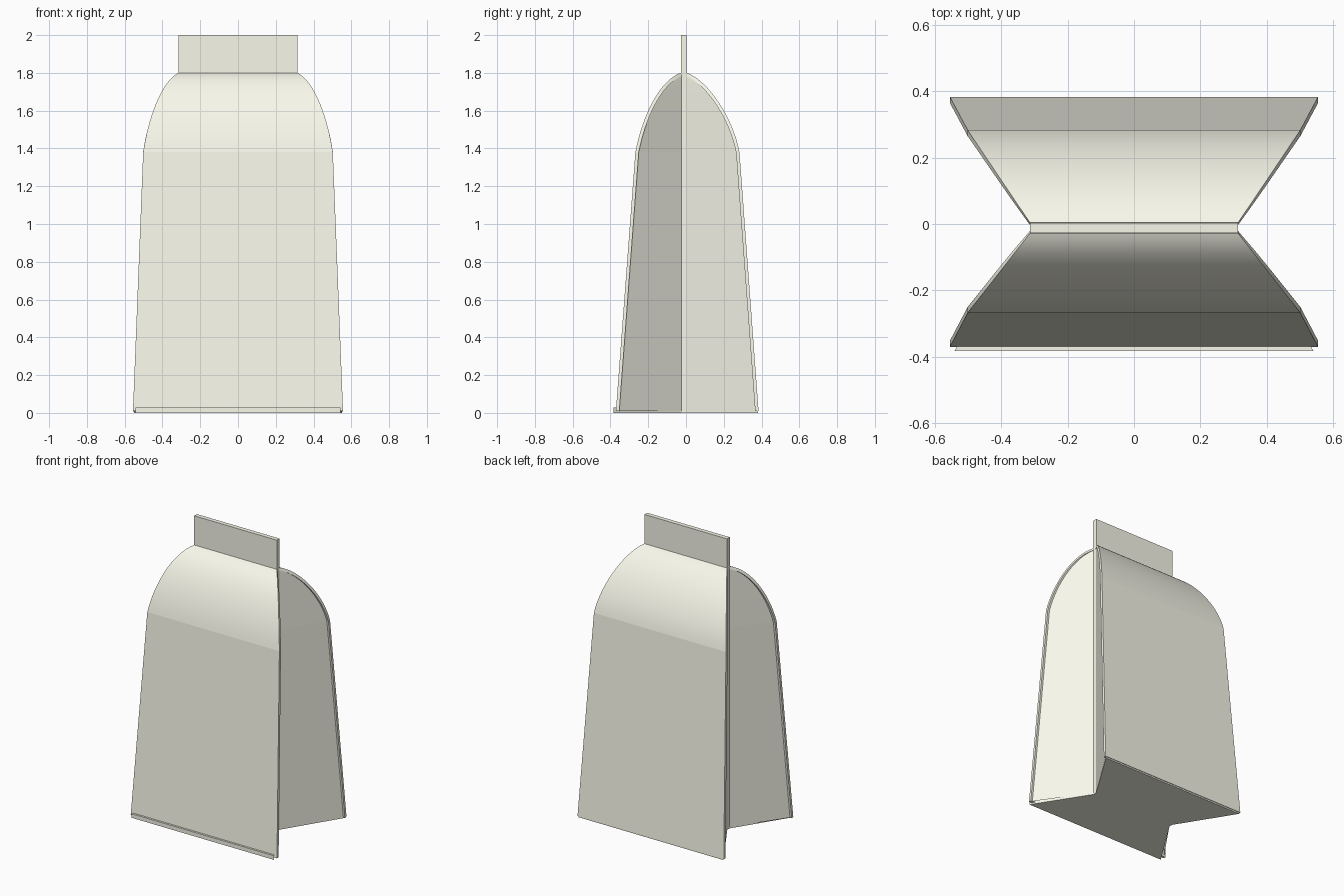
import bpy
from mathutils import Vector
from mathutils.geometry import interpolate_bezier

if "Cube" in bpy.data.objects:
    bpy.data.objects.remove(bpy.data.objects["Cube"])

FOLD_X = 0.314   # half width at the gusset fold and the top seal

cream = bpy.data.materials.new("cream_paper")
cream.diffuse_color = (0.95, 0.94, 0.83, 1)
cream.use_nodes = True
cream.node_tree.nodes["Principled BSDF"].inputs["Base Color"].default_value = cream.diffuse_color


def make(name, verts, faces, thickness=0.0, smooth=False):
    me = bpy.data.meshes.new(name)
    me.from_pydata(verts, [], faces)
    me.validate()
    me.materials.append(cream)
    ob = bpy.data.objects.new(name, me)
    bpy.context.collection.objects.link(ob)
    bpy.ops.object.select_all(action='DESELECT')
    ob.select_set(True)
    bpy.context.view_layer.objects.active = ob
    if thickness:
        mod = ob.modifiers.new("thickness", 'SOLIDIFY')
        mod.thickness = thickness
        mod.offset = -1
        bpy.ops.object.modifier_apply(modifier=mod.name)
    if smooth:
        # smooth the rounded shoulder, keep the tall wall and the rims flat
        bpy.ops.object.shade_smooth_by_angle(angle=0.5)
        for p in ob.data.polygons:
            zs = [ob.data.vertices[i].co.z for i in p.vertices]
            if max(zs) - min(zs) > 1:
                p.use_smooth = False
    return ob


def profile(sign, foot, shoulder, top):
    """Rows (half width, y, z): straight wall, then a rounded shoulder."""
    pts = [Vector((foot, 0.01, 0)), *interpolate_bezier(
        Vector((shoulder, 1.38, 0)), Vector((shoulder - 0.033, 1.56, 0)),
        Vector((top + 0.115, 1.76, 0)), Vector((top, 1.8, 0)), 17)]
    rows = []
    for p in pts:
        y, z = p.x, p.y
        if z < 1:
            x = 0.556
        else:
            x = FOLD_X + (0.502 - FOLD_X) * (y - top) / (shoulder - top)
        rows.append((x, sign * y, z))
    return rows


front = profile(-1, 0.371, 0.268, 0.028)
back = profile(1, 0.384, 0.283, 0.004)

# front and back panels
for name, rows, flip in (("front_panel", front, False), ("back_panel", back, True)):
    verts = [v for x, y, z in rows for v in ((-x, y, z), (x, y, z))]
    faces = [(2*i, 2*i+1, 2*i+3, 2*i+2) for i in range(len(rows) - 1)]
    if flip:
        faces = [f[::-1] for f in faces]
    make(name, verts, faces, 0.018, smooth=True)

# side gussets folded inwards, set just inside the panel edges
for name, s in (("right_gusset", 1), ("left_gusset", -1)):
    verts, faces = [], []
    n = len(front)
    for i, rows in enumerate((front, back)):
        b = len(verts)
        fold_y = -0.024 if i == 0 else 0.0
        for x, y, z in rows:
            k = 0.97
            verts += [(s * (FOLD_X + (x - FOLD_X) * k), fold_y + (y - fold_y) * k, z),
                      (s * FOLD_X, fold_y, z)]
        for j in range(n - 1):
            f = (b + 2*j, b + 2*j + 1, b + 2*j + 3, b + 2*j + 2)
            faces.append(f if (s > 0) == (i == 0) else f[::-1])
    # narrow flat along the fold
    for j in range(n - 1):
        f = (2*j + 1, 2*n + 2*j + 1, 2*n + 2*j + 3, 2*j + 3)
        faces.append(f if s > 0 else f[::-1])
    make(name, verts, faces)

# bow-tie base
outline = [(-0.542, -0.383), (0.542, -0.383), (FOLD_X, -0.024), (FOLD_X, 0.0),
           (0.55, 0.38), (-0.55, 0.38), (-FOLD_X, 0.0), (-FOLD_X, -0.024)]
make("base", [(x, y, 0.0) for x, y in outline], [tuple(range(8))[::-1]], 0.028)

# flat top seal
bpy.ops.mesh.primitive_cube_add(size=1, location=(0, -0.012, 1.897))
seal = bpy.context.object
seal.name = "top_seal"
seal.dimensions = (2 * FOLD_X, 0.03, 0.206)
bpy.ops.object.transform_apply(location=False, rotation=False, scale=True)
seal.data.materials.append(cream)
